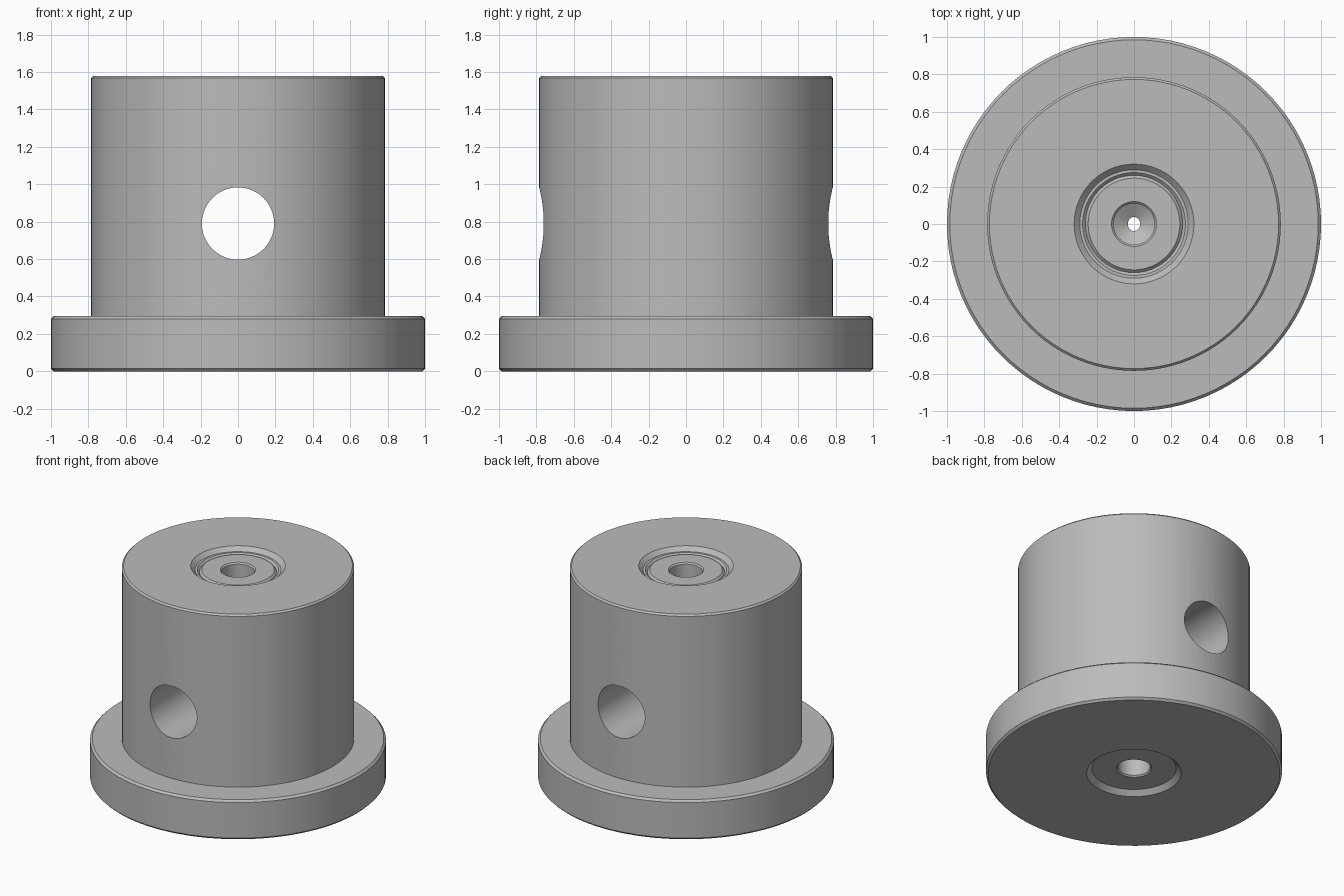
import bpy, bmesh, math
from mathutils import Vector

if "Cube" in bpy.data.objects:
    bpy.data.objects.remove(bpy.data.objects["Cube"], do_unlink=True)

STEPS = 96
HEIGHT = 1.58
MID = HEIGHT / 2

metal = bpy.data.materials.new("Grey metal")
metal.use_nodes = True
GREY = (0.5, 0.5, 0.5, 1.0)
metal.diffuse_color = GREY
metal.node_tree.nodes["Principled BSDF"].inputs["Base Color"].default_value = GREY


def lathe(name, profile):
    """Turn an (r, z) profile that starts and ends on the z axis into a solid."""
    bm = bmesh.new()
    verts = [bm.verts.new((r, 0, z)) for r, z in profile]
    edges = [bm.edges.new(pair) for pair in zip(verts, verts[1:])]
    bmesh.ops.spin(bm, geom=verts + edges, cent=(0, 0, 0), axis=(0, 0, 1),
                   angle=math.tau, steps=STEPS, use_duplicate=False)
    bmesh.ops.remove_doubles(bm, verts=bm.verts, dist=1e-4)
    bmesh.ops.recalc_face_normals(bm, faces=bm.faces)
    mesh = bpy.data.meshes.new(name)
    bm.to_mesh(mesh)
    bm.free()
    mesh.materials.append(metal)
    obj = bpy.data.objects.new(name, mesh)
    bpy.context.collection.objects.link(obj)
    return obj


# Flanged body with a recess and a blind, cone-ended bore at both ends
bottom = [(0, MID - 0.17), (0.11, MID - 0.237), (0.11, 0.045), (0.12, 0.035),
          (0.285, 0.035), (0.32, 0)]
flange = [(0.985, 0), (1, 0.015), (1, 0.28), (0.985, 0.295)]
barrel = [(0.785, 0.295), (0.785, HEIGHT - 0.012), (0.773, HEIGHT)]
top = [(0.32, HEIGHT), (0.29, 1.55), (0.275, 1.55), (0.26, 1.535), (0.245, 1.55),
       (0.12, 1.55), (0.11, 1.54), (0.11, MID + 0.237), (0, MID + 0.17)]
body = lathe("flanged_body", bottom + flange + barrel + top)

# Cross hole from front to back
cutter = lathe("cross_hole_cutter", [(0, -1.2), (0.193, -1.2), (0.193, 1.2), (0, 1.2)])
cutter.rotation_euler.x = math.pi / 2
cutter.location.z = MID
cutter.hide_render = True
cutter.hide_viewport = False

cut = body.modifiers.new("cross_hole", "BOOLEAN")
cut.operation = "DIFFERENCE"
cut.solver = "EXACT"
cut.object = cutter
bpy.context.view_layer.update()
bpy.ops.object.select_all(action="DESELECT")
bpy.context.view_layer.objects.active = body
body.select_set(True)
bpy.ops.object.modifier_apply(modifier=cut.name)
bpy.data.objects.remove(cutter, do_unlink=True)

# Smooth turned surfaces, crisp machined edges
bpy.ops.object.shade_smooth_by_angle(angle=math.radians(25))
